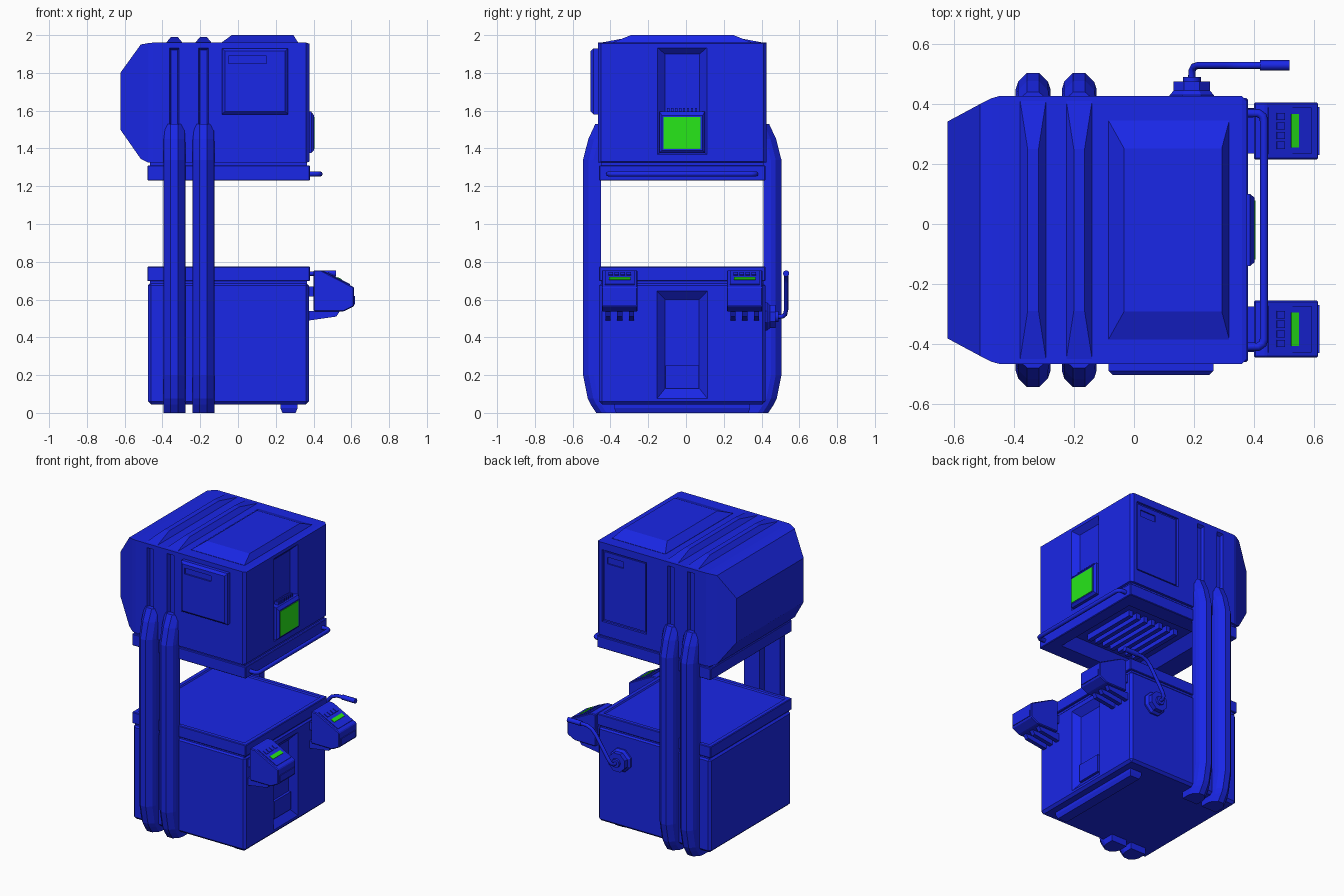
import bpy, bmesh, math
from mathutils import Vector

if "Cube" in bpy.data.objects:
    bpy.data.objects.remove(bpy.data.objects["Cube"])

C = -0.02  # centre line of the cabinet in y


def material(name, rgb):
    m = bpy.data.materials.new(name)
    m.diffuse_color = (*rgb, 1)
    m.use_nodes = True
    m.node_tree.nodes["Principled BSDF"].inputs["Base Color"].default_value = m.diffuse_color
    return m


BLUE = material("blue_paint", (0.01, 0.02, 0.8))
GREEN = material("green_screen", (0.02, 0.8, 0.01))


def loft(name, rings, mat=BLUE, bevel=0):
    """Skin a list of equal-length rings and cap both ends."""
    bm = bmesh.new()
    vs = [[bm.verts.new(p) for p in r] for r in rings]
    n = len(rings[0])
    for a, b in zip(vs, vs[1:]):
        for i in range(n):
            bm.faces.new((a[i], a[(i + 1) % n], b[(i + 1) % n], b[i]))
    bm.faces.new(vs[0])
    bm.faces.new(vs[-1])
    if bevel:
        bmesh.ops.bevel(bm, geom=bm.edges[:], offset=bevel, segments=1, affect='EDGES')
    bmesh.ops.recalc_face_normals(bm, faces=bm.faces)
    me = bpy.data.meshes.new(name)
    bm.to_mesh(me)
    bm.free()
    me.materials.append(mat)
    ob = bpy.data.objects.new(name, me)
    bpy.context.collection.objects.link(ob)
    return ob


def rect(axis, pos, u, v):
    pts = []
    for a, b in ((u[0], v[0]), (u[1], v[0]), (u[1], v[1]), (u[0], v[1])):
        p = [a, b]
        p.insert(axis, pos)
        pts.append(p)
    return pts


def frustum(name, axis, *levels, mat=BLUE, bevel=0):
    return loft(name, [rect(axis, *l) for l in levels], mat, bevel)


def box(name, x, y, z, mat=BLUE, bevel=0):
    return frustum(name, 2, (z[0], x, y), (z[1], x, y), mat=mat, bevel=bevel)


def yy(h, c=C):
    return (c - h, c + h)


def prism(name, pts, y, mat=BLUE, bevel=0):
    return loft(name, [[(px, k, pz) for px, pz in pts] for k in y], mat, bevel)


def cut(target, cutter):
    m = target.modifiers.new("cut", 'BOOLEAN')
    m.operation, m.solver, m.object = 'DIFFERENCE', 'EXACT', cutter
    cutter.hide_render = True
    bpy.context.view_layer.objects.active = target
    bpy.ops.object.modifier_apply(modifier=m.name)
    bpy.data.objects.remove(cutter)


def pipe(name, pts, r):
    cu = bpy.data.curves.new(name, 'CURVE')
    cu.dimensions = '3D'
    cu.bevel_depth, cu.bevel_resolution, cu.use_fill_caps = r, 2, True
    sp = cu.splines.new('POLY')
    sp.points.add(len(pts) - 1)
    for p, q in zip(sp.points, pts):
        p.co = (*q, 1)
    cu.materials.append(BLUE)
    ob = bpy.data.objects.new(name, cu)
    bpy.context.collection.objects.link(ob)
    return ob


# Lower cabinet with a sloped recess on its working face
lower = box("lower_cabinet", (-.477, .375), yy(.44), (.045, .69), bevel=.016)
cut(lower, frustum("recess_cutter", 0, (.38, yy(.138), (.07, .65)), (.335, yy(.09), (.13, .6))))
box("lower_recess_step", (.33, .352), yy(.088), (.13, .25))
box("lower_neck", (-.465, .365), yy(.43), (.67, .71))
table = box("lower_table", (-.48, .38), yy(.44), (.697, .775), bevel=.004)
cut(table, frustum("table_cutter", 2, (.78, (-.455, .355), yy(.415)), (.767, (-.445, .345), yy(.405))))
frustum("front_foot", 2, (.0, (.235, .305), yy(.35)), (.025, (.225, .315), yy(.36)),
        (.05, (.225, .315), yy(.36)))

# Upper plate, open underneath, with a neck above it
plate = box("upper_plate", (-.48, .38), yy(.44), (1.23, 1.31), bevel=.004)
cut(plate, frustum("plate_cutter", 2, (1.225, (-.34, .3), yy(.33)), (1.295, (-.28, .24), yy(.27))))
for i in range(7):
    x = -.2 + i * .06
    box("underside_slat", (x, x + .03), yy(.2), (1.255, 1.3))
box("upper_neck", (-.465, .365), yy(.43), (1.295, 1.35))

# Upper cabinet: chamfered hood tapering to the rear
hood = frustum("upper_cabinet", 0,
               (-.623, yy(.362), (1.5, 1.8)), (-.515, yy(.42), (1.345, 1.95)),
               (-.475, yy(.44), (1.325, 1.958)), (-.45, yy(.447), (1.325, 1.96)),
               (.36, yy(.447), (1.325, 1.96)), (.378, yy(.43), (1.33, 1.955)))
cut(hood, frustum("channel_cutter", 0, (.385, yy(.138), (1.36, 1.94)), (.345, yy(.092), (1.4, 1.9))))

# Raised roof panel and roof ribs in line with the columns
frustum("roof_panel", 2, (1.95, (-.085, .318), yy(.365)), (1.962, (-.085, .318), yy(.365)),
        (2.0, (-.033, .293), yy(.272)))
for x in (-.337, -.183):
    frustum("roof_rib", 2, (1.95, (x - .043, x + .043), yy(.43)),
            (1.96, (x - .043, x + .043), yy(.43)), (1.99, (x - .018, x + .018), yy(.27)))
    for s in (-1, 1):
        cut(hood, frustum("groove_cutter", 1, (C + s * .46, (x - .03, x + .03), (1.4, 1.94)),
                          (C + s * .425, (x - .018, x + .018), (1.4, 1.92))))

# Front door with grip slot, and flush rear door in a recess
door = frustum("front_door", 1, (-.455, (-.085, .265), (1.58, 1.93)), (-.49, (-.085, .265), (1.58, 1.93)),
               (-.505, (-.07, .25), (1.595, 1.915)))
cut(door, box("slot_cutter", (-.05, .15), (-.52, -.495), (1.85, 1.89)))
cut(hood, box("rear_door_cutter", (-.0, .335), (C + .432, .5), (1.42, 1.91)))
rear = box("rear_door", (.012, .323), (.39, C + .44), (1.432, 1.898))
cut(rear, box("rear_slot_cutter", (.18, .3), (C + .43, .5), (1.82, 1.865)))

# Status screen on the upper cabinet
frustum("status_bezel", 0, (.34, yy(.12), (1.375, 1.595)), (.388, yy(.12), (1.375, 1.595)),
        (.402, yy(.108), (1.39, 1.575)))
box("status_screen", (.4, .405), yy(.098), (1.397, 1.567), mat=GREEN)
for i in range(8):
    y = -.1 + i * .021
    box("status_vent", (.34, .375), (y, y + .012), (1.585, 1.615))

# Support columns: octagon-sided, leaning in at top and bottom
LEVELS = [(0, .455, .34), (.045, .485, .34), (.075, .5, .43), (.2, .525, .43),
          (1.34, .525, .43), (1.45, .497, .43), (1.53, .46, .43)]
for x in (-.337, -.183):
    for s in (-1, 1):
        rings = []
        for z, out, inn in LEVELS:
            half = [(.058, inn), (.058, max(inn + .002, out - .055)),
                    (.05, max(inn + .004, out - .03)), (.02, out)]
            sec = [(-a, b) for a, b in half] + [(a, b) for a, b in reversed(half)]
            rings.append([(x + a, C + s * b, z) for a, b in sec])
        loft("support_column", rings)

# Hand rail on the upper plate
rail = [(.37, -.39), (.415, -.39), (.43, -.38), (.434, -.365)]
pipe("hand_rail", [(x, C + y, 1.265) for x, y in rail] +
     [(x, C - y, 1.265) for x, y in reversed(rail)], .014)

# Two control consoles
D = Vector((.177, -.09)).normalized()
N = Vector((.09, .177)).normalized()


def slab(name, t0, t1, h, y, mat=BLUE):
    o = Vector((.44, .755))
    quad = ((t0, -.008), (t1, -.008), (t1, h), (t0, h))
    return prism(name, [tuple(o + D * t + N * k) for t, k in quad], y, mat)


for s in (-1, 1):
    c = C + s * .331
    prism("console_body", [(.40, .755), (.44, .755), (.615, .665), (.615, .565),
                           (.56, .537), (.40, .537)], yy(.095, c), bevel=.005)
    slab("console_panel", .008, .17, .004, yy(.078, c))
    slab("console_screen", .093, .12, .008, yy(.056, c), GREEN)
    for i in range(4):
        slab("console_button", .038, .068, .009, yy(.012, c - .048 + i * .032))
    box("console_lip", (.6, .62), yy(.08, c), (.575, .62))
    box("console_mount", (.36, .41), yy(.075, c), (.615, .67))
    for k in (-.062, 0, .062):
        prism("console_bracket", [(.36, .49), (.38, .49), (.52, .51), (.54, .54), (.36, .54)],
              yy(.014, c + k))

# Rear lever: stepped octagonal boss, bent rod and grip
rings = [[(.193 + r * math.cos(a), y, .51 + r * math.sin(a))
          for a in [math.pi / 8 + k * math.pi / 4 for k in range(8)]]
         for y, r in ((.40, .08), (.43, .08), (.445, .066), (.475, .066))]
loft("lever_boss", rings)
pipe("lever_hub", [(.193, .46, .51), (.193, .49, .51)], .03)
pipe("lever_rod", [(.193, .47, .51), (.193, .51, .51), (.2, .525, .522), (.215, .53, .545),
                   (.31, .53, .69), (.34, .53, .722), (.38, .53, .737), (.43, .53, .738)], .012)
pipe("lever_grip", [(.42, .53, .738), (.52, .53, .738)], .017)
